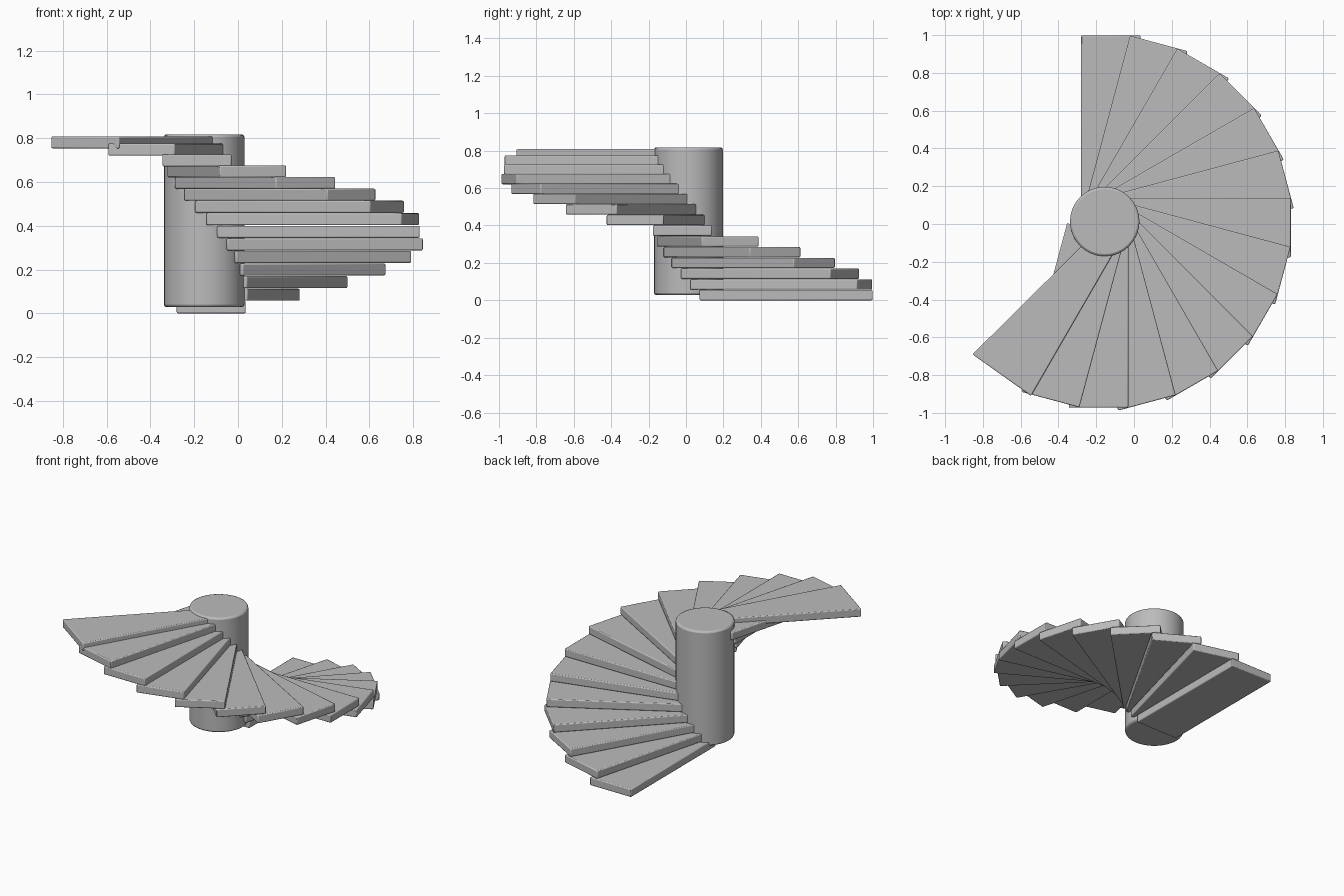
import bpy
import math
from mathutils import Matrix, Vector

cube = bpy.data.objects.get("Cube")
if cube:
    bpy.data.objects.remove(cube, do_unlink=True)

stone = bpy.data.materials.new("plain grey")
stone.use_nodes = True
GREY = (0.5, 0.5, 0.5, 1)
stone.diffuse_color = GREY
stone.node_tree.nodes["Principled BSDF"].inputs["Base Color"].default_value = GREY

AXIS = Vector((-0.155, 0.013))
THICK = 0.055


def prism(name, outline, z, height, bevel):
    """Extrude a flat counter-clockwise outline upward and soften its edges."""
    n = len(outline)
    verts = [(x, y, h) for h in (z, z + height) for x, y in outline]
    faces = [tuple(reversed(range(n))), tuple(range(n, 2 * n))]
    faces += [(i, (i + 1) % n, n + (i + 1) % n, n + i) for i in range(n)]
    mesh = bpy.data.meshes.new(name)
    mesh.from_pydata(verts, [], faces)
    mesh.materials.append(stone)
    obj = bpy.data.objects.new(name, mesh)
    bpy.context.collection.objects.link(obj)
    mod = obj.modifiers.new("soft edges", "BEVEL")
    mod.width = bevel
    mod.segments = 2
    mod.limit_method = "ANGLE"
    mod.angle_limit = math.radians(40)
    bpy.ops.object.select_all(action="DESELECT")
    obj.select_set(True)
    bpy.context.view_layer.objects.active = obj
    bpy.ops.object.shade_smooth_by_angle(angle=math.radians(30))
    return obj


# Central column
SIDES = 32
ring = [AXIS + Vector((math.cos(a), math.sin(a))) * 0.184
        for a in (2 * math.pi * i / SIDES for i in range(SIDES))]
prism("column", ring, 0.028, 0.79, 0.012)

# Rectangular treads winding clockwise upward, with a slightly flatter climb near the top
tread = [Vector(p) for p in ((-0.125, 0.06), (0.19, 0.06), (0.19, 0.985), (-0.125, 0.985))]
for k in range(14):
    turn = Matrix.Rotation(math.radians(-15 * k), 2)
    z = 0.0575 * k - 0.00075 * max(0, k - 7) ** 2
    prism(f"step_{k + 1}", [AXIS + turn @ p for p in tread], z, THICK, 0.006)

# Wedge-shaped top landing
landing = [(-0.11, -0.157), (-0.2, -0.041), (-0.855, -0.69), (-0.545, -0.91)]
prism("top_landing", landing, 0.753, THICK, 0.006)
